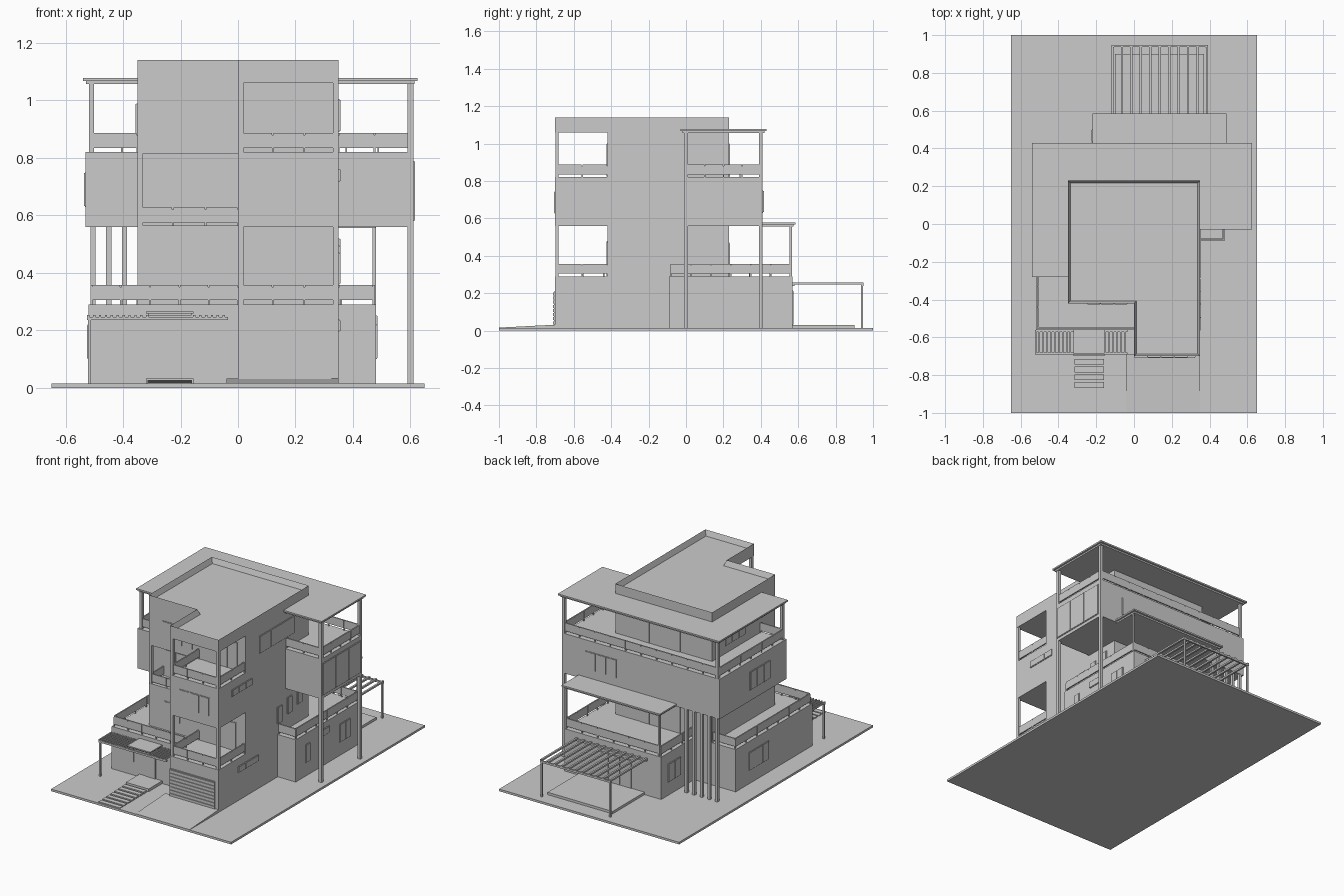
import bpy, bmesh
from mathutils import Vector

if "Cube" in bpy.data.objects:
    bpy.data.objects.remove(bpy.data.objects["Cube"])

# Storey levels and main wall lines
F1, F2, F3, F4, TOP = .01, .29, .56, .82, 1.06
W, BACK, MID, FRONT = .35, .23, -.42, -.7     # tower half width and its y lines


def finish(bm, name):
    bmesh.ops.recalc_face_normals(bm, faces=bm.faces[:])
    me = bpy.data.meshes.new(name)
    bm.to_mesh(me)
    bm.free()
    ob = bpy.data.objects.new(name, me)
    bpy.context.collection.objects.link(ob)
    return ob


def add_box(bm, x0, x1, y0, y1, z0, z1):
    for v in bmesh.ops.create_cube(bm, size=1)['verts']:
        v.co = ((x0 + x1) / 2 + v.co.x * (x1 - x0),
                (y0 + y1) / 2 + v.co.y * (y1 - y0),
                (z0 + z1) / 2 + v.co.z * (z1 - z0))


def boxes(name, items):
    bm = bmesh.new()
    for b in items:
        add_box(bm, *b)
    return finish(bm, name)


def prism(name, pts, z0, z1, parapet=0):
    """Extruded plan outline, optionally with a sunken roof behind a parapet."""
    bm = bmesh.new()
    f = bm.faces.new([bm.verts.new((x, y, z0)) for x, y in pts])
    for v in bmesh.ops.extrude_face_region(bm, geom=[f])['geom']:
        if isinstance(v, bmesh.types.BMVert):
            v.co.z = z1
    bmesh.ops.recalc_face_normals(bm, faces=bm.faces[:])
    if parapet:
        top = max(bm.faces, key=lambda q: q.calc_center_median().z)
        bmesh.ops.inset_region(bm, faces=[top], thickness=.013, use_even_offset=True)
        for v in top.verts:
            v.co.z -= parapet
    return finish(bm, name)


def window(name, face, pos, u0, u1, z0, h, n):
    """Frame with n raised panes on a wall facing +-x or +-y."""
    s = 1 if face[0] == '+' else -1
    bm = bmesh.new()

    def plate(a, b, c, d, out):
        p = sorted((pos - s * .004, pos + s * out))
        if face[1] == 'y':
            add_box(bm, a, b, *p, c, d)
        else:
            add_box(bm, *p, a, b, c, d)
    plate(u0, u1, z0, z0 + h, .003)
    w, g = (u1 - u0) / n, .003
    for i in range(n):
        plate(u0 + i * w + g, u0 + (i + 1) * w - g, z0 + g, z0 + h - g, .006)
    return finish(bm, name)


def railing(name, path, z):
    """Panels and short posts along a plan polyline standing on level z."""
    bm = bmesh.new()
    for a, b in zip(path, path[1:]):
        a, b = Vector(a), Vector(b)
        n = max(1, round((b - a).length / .11))
        ex, ey = (0, .004) if abs(b.x - a.x) > abs(b.y - a.y) else (.004, 0)
        for i in range(n):
            p, q = a.lerp(b, (i + .02) / n), a.lerp(b, (i + .98) / n)
            add_box(bm, min(p.x, q.x) - ex, max(p.x, q.x) + ex,
                    min(p.y, q.y) - ey, max(p.y, q.y) + ey, z + .015, z + .067)
        for i in range(n + 1):
            add_box(bm, *post(*a.lerp(b, i / n), z - .002, z + .06, .003))
    return finish(bm, name)


def post(x, y, z0, z1, r=.009):
    return (x - r, x + r, y - r, y + r, z0, z1)


def rect(x0, x1, y0, y1):
    return [(x0, y0), (x1, y0), (x1, y1), (x0, y1)]


# Site: base, driveway ramp, stepping stones, porch, patio
boxes('site_base', [(-.65, .65, -1, 1, 0, .014)])
ramp = prism('driveway', rect(-.04, W, -1, -.69), F1, .032)
for v in ramp.data.vertices:
    if v.co.y < -.9 and v.co.z > .02:
        v.co.z = .016
boxes('stepping_stones', [(-.315, -.16, y, y + .03, F1, .028 + (y + .7) * .035)
                          for y in (-.99 + i * .041 for i in range(7))])
boxes('porch', [(-.32, -.155, FRONT, -.555, F1, .032)])
boxes('patio', [(-.1, .37, F3, .9, F1, .03)])

# House storeys
tower = rect(-W, W, MID, BACK)
prism('ground_floor', [(-.52, -.56), (0, -.56), (0, FRONT), (W, FRONT), (W, -.09), (.48, -.09),
                       (.48, .57), (-.22, .57), (-.22, BACK), (-.52, BACK)], F1, F2)
prism('second_floor', tower, F2 - .005, F3 + .005)
prism('third_floor', [(-.53, -.28), (0, -.28), (0, FRONT), (W, FRONT), (W, -.01), (.61, -.01),
                      (.61, .41), (-.53, .41)], F3, F4)
prism('fourth_floor', tower, F4 - .005, TOP + .01)
prism('top_roof', [(-W, MID), (0, MID), (0, FRONT), (W, FRONT), (W, BACK), (-W, BACK)],
      TOP, 1.14, .035)

# Flat roofs over the terraces, each a thin slab on a smaller soffit
for part, d in (('slab', 0), ('soffit', .011)):
    prism('upper_roof_' + part, [(-.54 + d, d - .28), (-.3, d - .28), (-.3, 0), (.3, 0), (.3, d - .03),
          (.625 - d, d - .03), (.625 - d, .43 - d), (-.54 + d, .43 - d)], 1.068 - d, 1.078 - d)
    prism('back_roof_' + part, rect(d - .22, .49 - d, .4, .585 - d), .567 - d, .577 - d)

# Columns and fins
boxes('tall_columns', [post(.6, y, F1, TOP, .01) for y in (0, .4)])
boxes('terrace_columns', [post(-.51, y, F4, TOP) for y in (-.265, .4)]
      + [post(x, F3, F2, F3, .006) for x in (-.2, .475)])
boxes('balcony_columns', [post(x, -.69, a, b) for x in (.011, .34) for a, b in ((F2, F3), (F4, TOP))]
      + [post(-.34, -.41, F3, F4)])
boxes('back_fins', [post(-.285 - .055 * i, .4, F1, F3) for i in range(5)])

# Railings
railing('front_terrace_railing', [(0, -.55), (-.51, -.55), (-.51, .22), (-W, .22)], F2)
railing('back_terrace_railing', [(W, -.08), (.472, -.08), (.472, F3), (-.21, F3), (-.21, BACK)], F2)
for nm, z in (('lower', F2), ('upper', F4)):
    railing(nm + '_corner_railing', [(.012, MID), (.012, -.69), (.34, -.69), (.34, MID)], z)
railing('middle_balcony_railing', [(-.34, -.28), (-.34, -.41), (0, -.41)], F3)
railing('roof_terrace_railing', [(-W, -.265), (-.515, -.265), (-.515, .4), (.6, .4), (.6, 0), (W, 0)], F4)

# Front windows and doors: wall, span, sill, height, panes
H = .12
for w in [
    ('front_ground_window', -.56, -.475, -.36, .1, H, 2),
    ('front_door', -.56, -.27, -.2, .03, .175, 1),
    ('front_side_window', -.56, -.145, -.09, .1, H, 1),
    ('front_second_window', MID, -.235, -.12, .36, H, 2),
    ('lower_balcony_door', MID, .21, .285, F2, .185, 1),
    ('middle_balcony_doors', -.28, -.32, -.03, F3, .18, 4),
    ('front_third_window', FRONT, .07, .285, .625, H, 3),
    ('front_fourth_window', MID, -.25, -.035, .87, .13, 3),
    ('upper_balcony_doors', MID, .075, .295, F4, .18, 3),
]:
    window(w[0], '-y', *w[1:])

# Right side windows
for w in [
    ('right_ground_strip', W, -.5, -.29, .195, .042, 3),
    ('right_ground_slot', .48, .01, .055, .1, H, 1),
    ('right_ground_small', .48, .15, .255, .207, .045, 1),
    ('right_ground_window', .48, .36, .47, .1, H, 2),
    ('right_third_strip', W, -.565, -.355, .717, .045, 3),
    ('right_third_window', .61, 0, .39, .58, .21, 3),
    ('right_fourth_window', W, -.285, .075, .89, .115, 3),
]:
    window(w[0], '+x', *w[1:])
# Stair windows climb with the stair
for i in range(3):
    y = -.095 + .103 * i
    window('stair_window', '+x', W, y, y + .048, .36 + .025 * i, .11, 1)

# Back and left openings
window('patio_doors', '+y', .57, -.01, .24, .03, .185, 3)
window('back_third_window', '+y', .41, .21, .44, .63, H, 3)
for z in (F2, F4):
    window('terrace_doors', '+y', BACK, -.12, .17, z, .18, 4)
for x, z in ((-.52, .1), (-.53, .63), (-W, .87)):
    window('left_window', '-x', x, -.11, .1, z, H, 3)
window('left_wing_window', '-x', -.22, .37, .5, .1, H, 2)

# Garage shutter
boxes('garage_shutter', [(0, .325, -.705, -.695, .03, .21)]
      + [(.003, .322, -.71, FRONT, z, z + .016) for z in (.034 + i * .022 for i in range(8))])


def pergola(name, x0, x1, y0, y1, slats, slat_w, z, posts):
    """Two cross beams, slats running in y, and outer posts."""
    boxes(name, [(x0, x1, y, y + .011, z - .012, z) for y in (y0, y1 - .011)]
          + [(x, x + slat_w, y0, y1, z - .004, z + .007) for x in slats]
          + [post(x, y, F1, z - .004, .0055) for x, y in posts])


# Front pergola with entrance canopy, back pergola
pergola('front_pergola', -.525, -.035, -.69, -.56, [-.525 + .0205 * i for i in range(24) if not 10 < i < 18],
        .008, .247, [(-.517, -.683)])
boxes('entrance_canopy', [(d - .32, -.155 - d, d - .685, -.555, .258 - d, .266 - d) for d in (0, .007)])
pergola('back_pergola', -.12, .392, .57, .948, [-.12 + .05 * i for i in range(11)],
        .012, .25, [(x, .941) for x in (-.112, .384)])
